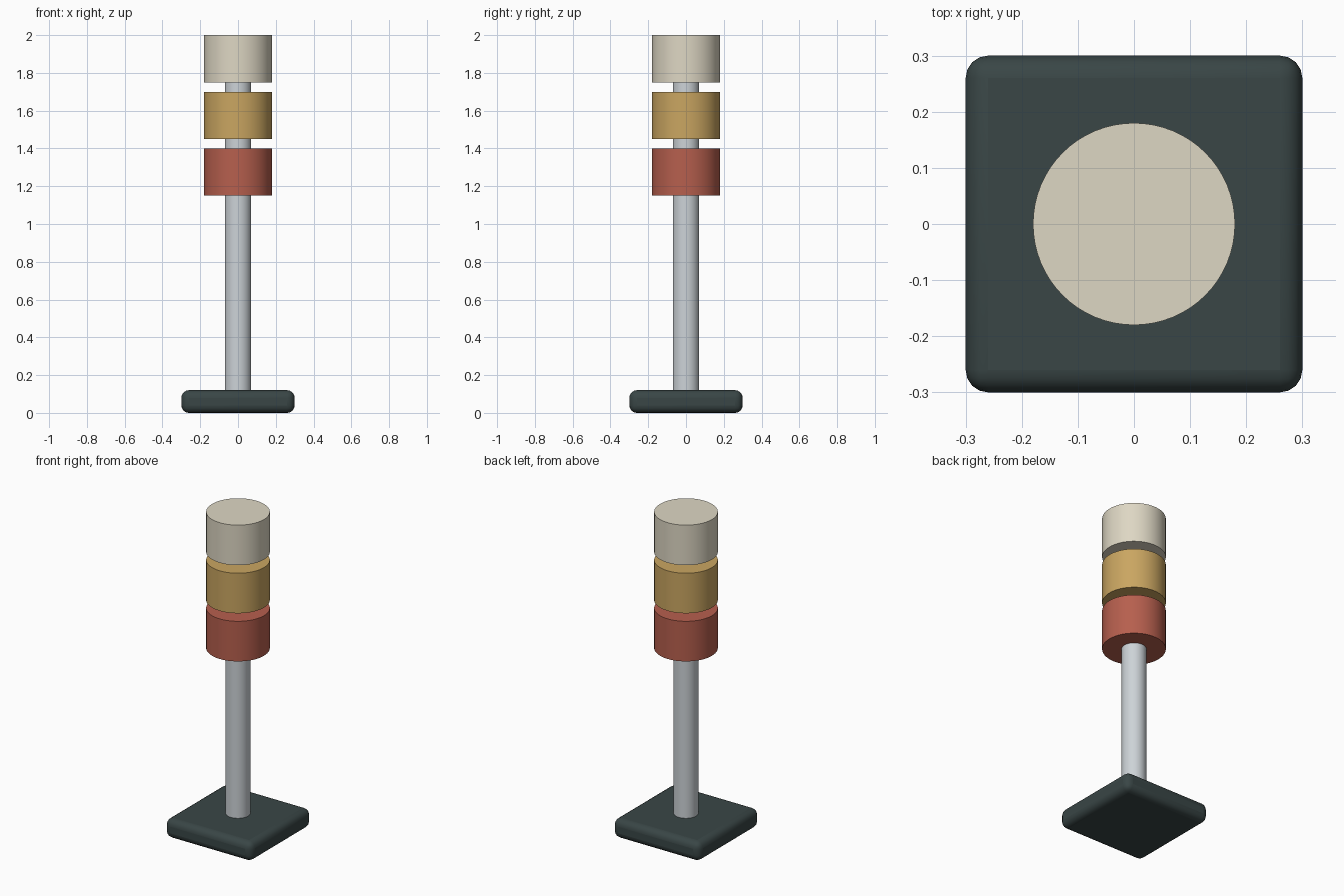
import bpy
import math

if "Cube" in bpy.data.objects:
    bpy.data.objects.remove(bpy.data.objects["Cube"])


def material(name, rgb):
    m = bpy.data.materials.new(name)
    m.diffuse_color = (*rgb, 1.0)
    m.use_nodes = True
    m.node_tree.nodes["Principled BSDF"].inputs["Base Color"].default_value = m.diffuse_color
    return m


def finish(name, mat):
    ob = bpy.context.object
    ob.name = name
    ob.data.materials.append(mat)
    return ob


def cylinder(name, radius, z0, z1, mat):
    bpy.ops.mesh.primitive_cylinder_add(
        vertices=64, radius=radius, depth=z1 - z0, location=(0, 0, (z0 + z1) / 2))
    ob = finish(name, mat)
    bpy.ops.object.shade_smooth_by_angle(angle=math.radians(30))
    return ob


dark = material("dark slate", (0.041, 0.061, 0.061))
steel = material("light steel", (0.61, 0.65, 0.68))
red = material("brick red", (0.47, 0.115, 0.076))
amber = material("amber", (0.59, 0.38, 0.12))
cream = material("cream", (0.73, 0.68, 0.55))

# Rounded square base
bpy.ops.mesh.primitive_cube_add(size=1, location=(0, 0, 0.06))
base = finish("base", dark)
base.scale = (0.6, 0.6, 0.12)
bpy.ops.object.transform_apply(location=False, rotation=False, scale=True)
bevel = base.modifiers.new("rounding", "BEVEL")
bevel.width = 0.04
bevel.segments = 4
bpy.ops.object.shade_smooth_by_angle(angle=math.radians(35))

# Pole running up into the top lamp
cylinder("pole", 0.07, 0.11, 1.76, steel)

# Stacked lamps with small gaps
for i, (name, mat) in enumerate((("lower_lamp", red), ("middle_lamp", amber), ("upper_lamp", cream))):
    z = 1.15 + 0.3 * i
    cylinder(name, 0.18, z, z + 0.25, mat)
